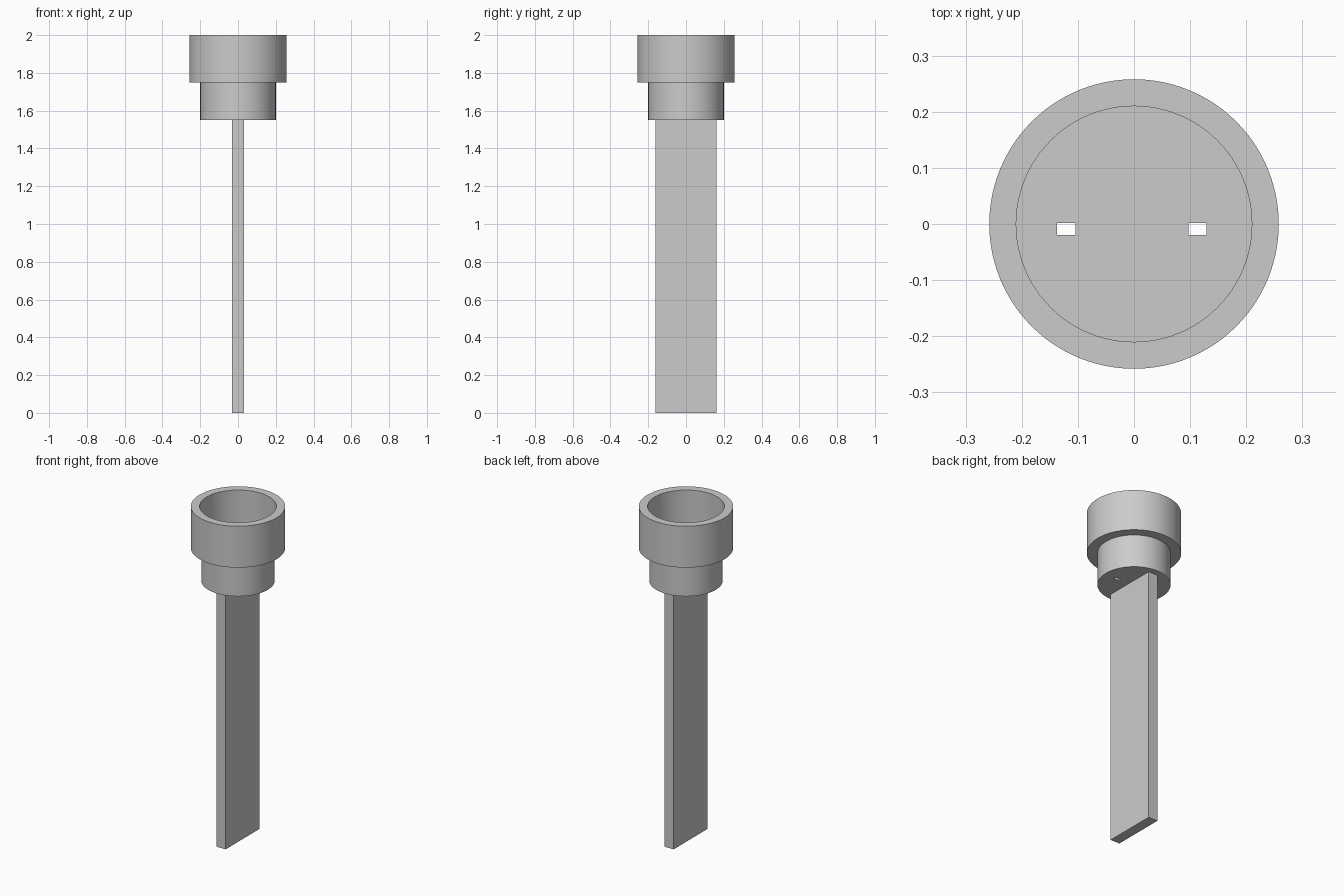
import bpy, bmesh, math

old = bpy.data.objects.get("Cube")
if old:
    bpy.data.objects.remove(old, do_unlink=True)

grey = bpy.data.materials.new("plain grey")
grey.use_nodes = True
colour = (0.6, 0.6, 0.6, 1)
grey.diffuse_color = colour
grey.node_tree.nodes["Principled BSDF"].inputs["Base Color"].default_value = colour


def box(name, lo, hi):
    """Box spanning two opposite corners."""
    size = [b - a for a, b in zip(lo, hi)]
    centre = [(a + b) / 2 for a, b in zip(lo, hi)]
    bpy.ops.mesh.primitive_cube_add(size=1, location=centre)
    ob = bpy.context.object
    ob.name = name
    ob.scale = size
    bpy.ops.object.transform_apply(location=False, rotation=False, scale=True)
    ob.data.materials.append(grey)
    return ob


def lathe(name, profile, steps=96):
    """Solid turned from (radius, height) points about the z axis."""
    bm = bmesh.new()
    verts = [bm.verts.new((r, 0, z)) for r, z in profile]
    edges = [bm.edges.new(pair) for pair in zip(verts, verts[1:])]
    bmesh.ops.spin(bm, geom=verts + edges, cent=(0, 0, 0), axis=(0, 0, 1),
                   angle=math.tau, steps=steps, use_duplicate=False)
    bmesh.ops.remove_doubles(bm, verts=bm.verts, dist=0.0001)
    # Join the fans on the axis into flat discs
    hubs = [v for v in bm.verts if math.hypot(v.co.x, v.co.y) < 0.0001]
    bmesh.ops.dissolve_verts(bm, verts=hubs)
    bmesh.ops.recalc_face_normals(bm, faces=bm.faces)
    mesh = bpy.data.meshes.new(name)
    bm.to_mesh(mesh)
    bm.free()
    ob = bpy.data.objects.new(name, mesh)
    bpy.context.collection.objects.link(ob)
    mesh.materials.append(grey)
    return ob


# Open cup standing on a narrower solid collar
cup = lathe("cup_and_collar", [(0, 1.55), (0.2, 1.55), (0.2, 1.75), (0.258, 1.75),
                               (0.258, 2), (0.21, 2), (0.21, 1.79), (0, 1.79)])

# Two small slots through the cup floor and collar
for side, left, right in (("right", -0.137, -0.104), ("left", 0.097, 0.129)):
    cutter = box(side + "_slot_cutter", (left, -0.02, 1.5), (right, 0.002, 1.9))
    cut = cup.modifiers.new(side + "_slot", "BOOLEAN")
    cut.operation = "DIFFERENCE"
    cut.solver = "EXACT"
    cut.object = cutter
    bpy.ops.object.select_all(action="DESELECT")
    cup.select_set(True)
    bpy.context.view_layer.objects.active = cup
    bpy.ops.object.modifier_apply(modifier=cut.name)
    bpy.data.objects.remove(cutter, do_unlink=True)

bpy.ops.object.shade_smooth_by_angle(angle=math.radians(30))

# Long flat blade below the collar
box("blade", (-0.031, -0.162, 0), (0.031, 0.162, 1.55))
